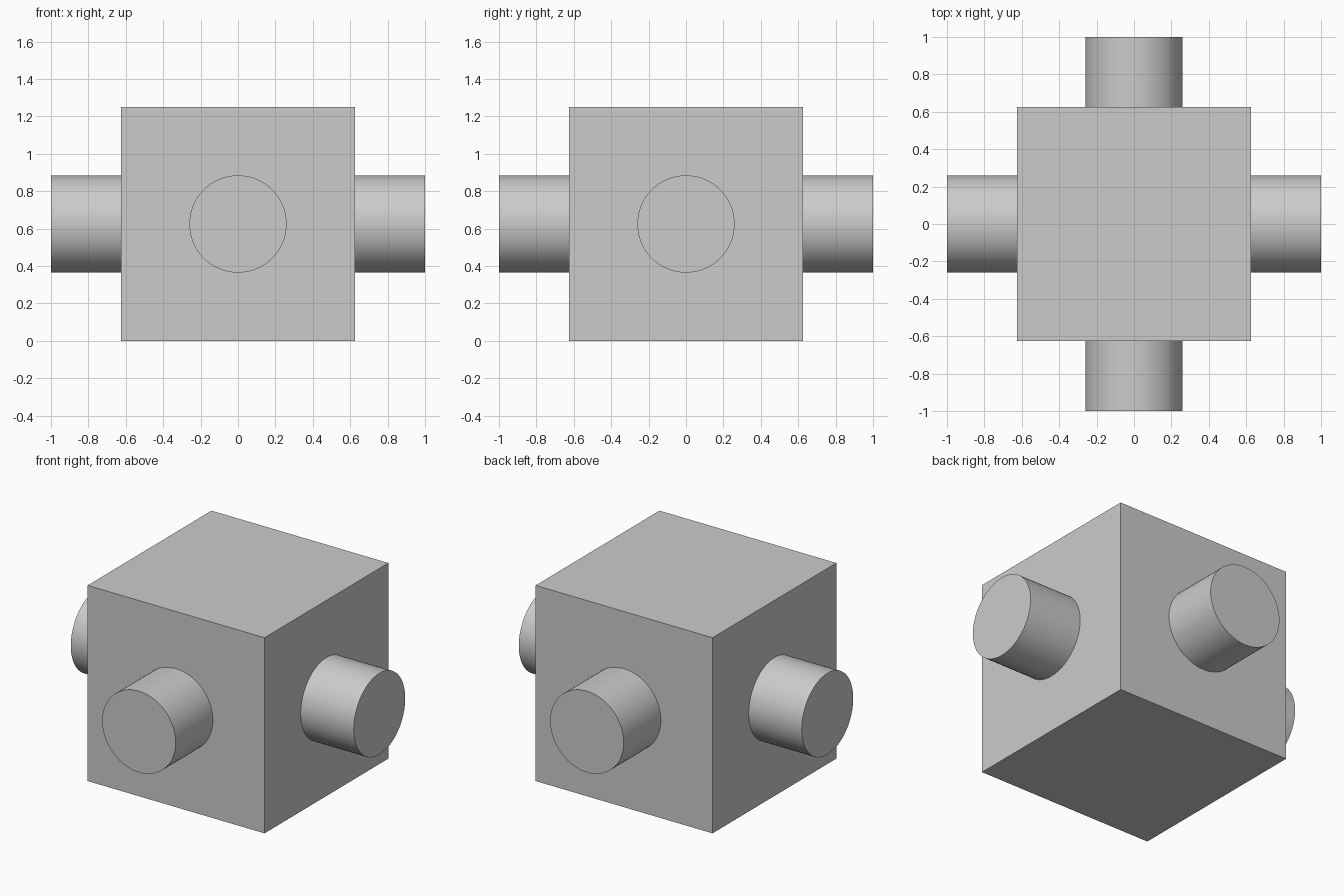
import bpy
from math import pi
from mathutils import Matrix, Vector

SIDE = 1.25      # edge of the cube body
REACH = 1.0      # distance from the centre to a stub's end
RADIUS = 0.26
OVERLAP = 0.05   # how far each stub is sunk into the body

old = bpy.data.objects.get("Cube")
if old:
    bpy.data.objects.remove(old, do_unlink=True)

# Single flat colour
grey = bpy.data.materials.new("light_grey")
grey.use_nodes = True
colour = (0.6, 0.6, 0.6, 1)
grey.diffuse_color = colour
grey.node_tree.nodes["Principled BSDF"].inputs["Base Color"].default_value = colour

# Cube body
bpy.ops.mesh.primitive_cube_add(size=SIDE, location=(0, 0, SIDE / 2))
body = bpy.context.object
body.name = "cube_body"
body.data.materials.append(grey)


def add_stub(name, angle):
    """Round stub pointing outward at the given angle around z."""
    inner = SIDE / 2 - OVERLAP
    direction = Matrix.Rotation(angle, 3, 'Z') @ Vector((1, 0, 0))
    centre = direction * (inner + REACH) / 2 + Vector((0, 0, SIDE / 2))
    bpy.ops.mesh.primitive_cylinder_add(
        vertices=64, radius=RADIUS, depth=REACH - inner,
        location=centre, rotation=(0, pi / 2, angle))
    stub = bpy.context.object
    stub.name = name
    stub.data.materials.append(grey)
    bpy.ops.object.shade_smooth_by_angle()


# One stub on each side face
for i, side in enumerate(("left", "back", "right", "front")):
    add_stub(side + "_stub", i * pi / 2)
